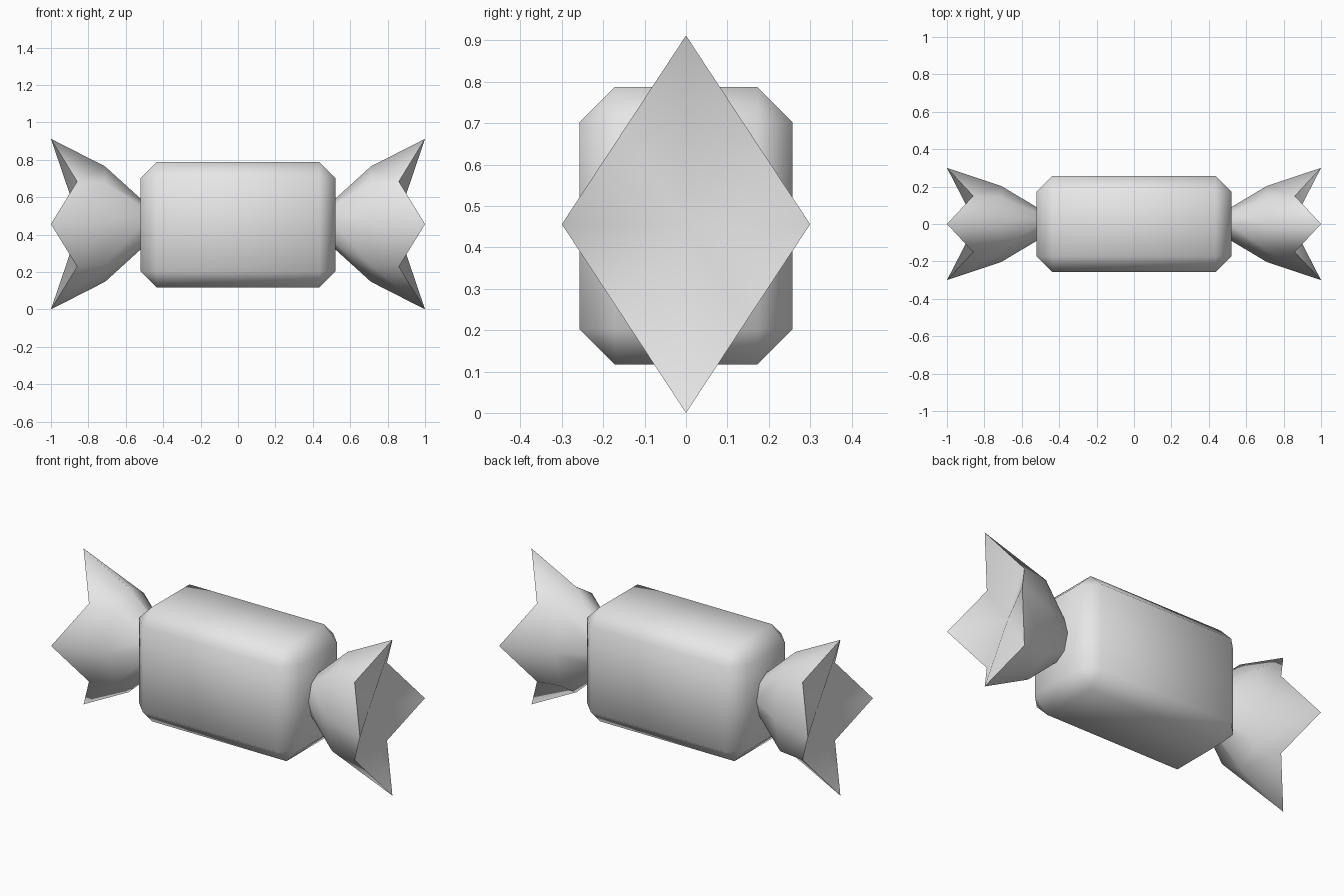
import bpy
import bmesh
from math import sin, cos, pi

cube = bpy.data.objects.get("Cube")
if cube:
    bpy.data.objects.remove(cube, do_unlink=True)

CENTRE_Z = 0.456

grey = bpy.data.materials.new("plain grey")
grey.use_nodes = True
colour = (0.8, 0.8, 0.8, 1)
grey.diffuse_color = colour
grey.node_tree.nodes["Principled BSDF"].inputs["Base Color"].default_value = colour


def finish(bm, name):
    bmesh.ops.recalc_face_normals(bm, faces=bm.faces)
    for face in bm.faces:
        face.smooth = True
    mesh = bpy.data.meshes.new(name)
    bm.to_mesh(mesh)
    bm.free()
    mesh.materials.append(grey)
    obj = bpy.data.objects.new(name, mesh)
    bpy.context.collection.objects.link(obj)
    return obj


# Sweet body: a box with wide single chamfers, shaded smooth
bm = bmesh.new()
bmesh.ops.create_cube(bm, size=1)
bmesh.ops.scale(bm, vec=(1.04, 0.515, 0.67), verts=bm.verts)
bmesh.ops.bevel(bm, geom=bm.edges[:], offset=0.085, segments=1,
                affect='EDGES', profile=0.5)
finish(bm, "sweet_body").location.z = 0.452


def wrapper_end(name, side):
    """Eight-sided flared twist with four pointed petals and a hollowed end."""
    bm = bmesh.new()

    def ring(x, ry, rz, notch_x=None, notch_scale=1):
        verts = []
        for i in range(8):
            a = i * pi / 4
            notch = i % 2 and notch_x is not None
            s = notch_scale if notch else 1
            verts.append(bm.verts.new((side * (notch_x if notch else x),
                                       ry * s * cos(a), rz * s * sin(a))))
        return verts

    neck = ring(0.51, 0.084, 0.126)
    flare = ring(0.71, 0.203, 0.308)
    rim = ring(1.0, 0.3, 0.456, notch_x=0.86, notch_scale=0.707)
    hollow = bm.verts.new((side * 0.845, 0, 0))

    bm.faces.new(neck)
    for i in range(8):
        j = (i + 1) % 8
        for a, b in ((neck, flare), (flare, rim)):
            bm.faces.new((a[i], a[j], b[j], b[i]))
        bm.faces.new((rim[i], rim[j], hollow))

    # Crisp outline around the petals
    for i in range(8):
        bm.edges.get((rim[i], rim[(i + 1) % 8])).smooth = False
        bm.edges.get((neck[i], neck[(i + 1) % 8])).smooth = False
    finish(bm, name).location.z = CENTRE_Z


wrapper_end("left_wrapper_end", 1)
wrapper_end("right_wrapper_end", -1)
